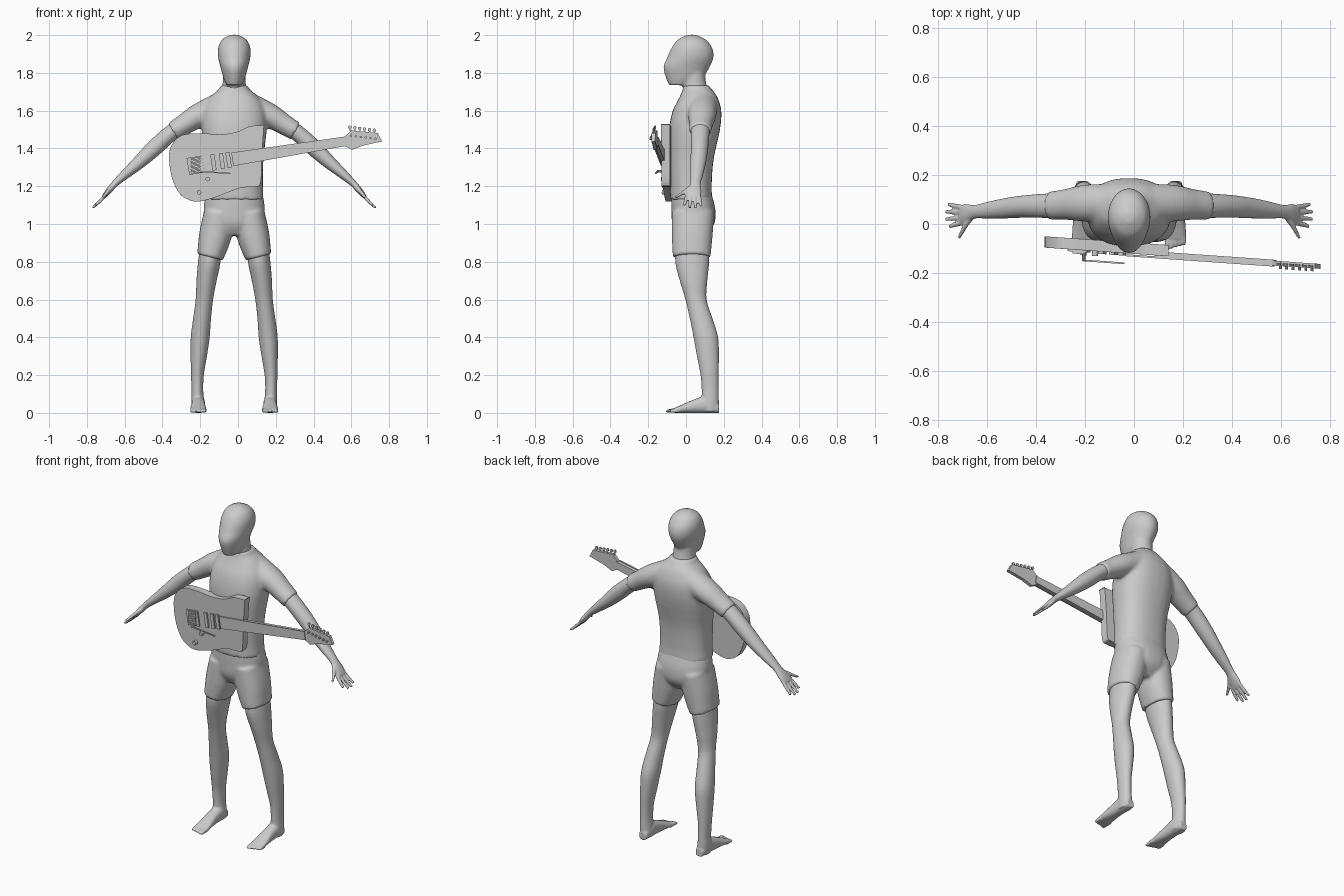
import bpy, bmesh, math
from mathutils import Vector

if "Cube" in bpy.data.objects:
    bpy.data.objects.remove(bpy.data.objects["Cube"])

grey = bpy.data.materials.new("plain grey")
grey.use_nodes = True
COLOR = (0.6, 0.6, 0.6, 1)
grey.diffuse_color = COLOR
grey.node_tree.nodes["Principled BSDF"].inputs["Base Color"].default_value = COLOR
MID = -0.02          # x of the figure's centre line
X, Y, Z = Vector((1, 0, 0)), Vector((0, 1, 0)), Vector((0, 0, 1))


def finish(name, bm):
    bmesh.ops.recalc_face_normals(bm, faces=bm.faces)
    mesh = bpy.data.meshes.new(name)
    bm.to_mesh(mesh)
    bm.free()
    mesh.materials.append(grey)
    ob = bpy.data.objects.new(name, mesh)
    bpy.context.collection.objects.link(ob)
    return ob


def blend(a, b, c, d, t):
    """Catmull-Rom point between b and c."""
    return tuple(0.5 * (2 * q + (r - p) * t + (2 * p - 5 * q + 4 * r - s) * t * t
                        + (3 * q - p - 3 * r + s) * t ** 3) for p, q, r, s in zip(a, b, c, d))


def loft(bm, stations, side=1, v=Y, power=1.0, sides=28, steps=4):
    """Skin elliptic rings (x, y, z, radius_u, radius_v) along a smoothed path."""
    st = [(s[0] * side,) + tuple(s[1:]) for s in stations]
    n = len(st)
    path = [blend(st[max(i - 1, 0)], st[i], st[i + 1], st[min(i + 2, n - 1)], k / steps)
            for i in range(n - 1) for k in range(steps)] + [st[-1]]
    rings = []
    for i, p in enumerate(path):
        t = Vector(path[min(i + 1, len(path) - 1)][:3]) - Vector(path[max(i - 1, 0)][:3])
        t -= v * t.dot(v)
        u = v.cross(t).normalized()
        ring = []
        for k in range(sides):
            a = 2 * math.pi * k / sides
            c, s = math.cos(a), math.sin(a)
            c, s = (math.copysign(abs(q) ** power, q) for q in (c, s))
            ring.append(bm.verts.new(Vector(p[:3]) + u * c * p[3] + v * s * p[4]))
        rings.append(ring)
    for r0, r1 in zip(rings, rings[1:]):
        for k in range(sides):
            j = (k + 1) % sides
            bm.faces.new((r0[k], r0[j], r1[j], r1[k]))
    bm.faces.new(rings[0])
    bm.faces.new(rings[-1])


def upright(rows):
    """Rows of (z, half width, front y, back y) as loft stations."""
    return [(0, (f + b) / 2, z, w, (b - f) / 2) for z, w, f, b in rows]


def fuse(name, bm, voxel, smooth):
    """Blend overlapping lofts into one skin."""
    ob = finish(name, bm)
    ob.location.x = MID
    m = ob.modifiers.new("fuse", 'REMESH')
    m.mode, m.voxel_size, m.use_smooth_shade = 'VOXEL', voxel, True
    m = ob.modifiers.new("soften", 'SMOOTH')
    m.factor, m.iterations = 0.5, smooth


# Head and neck
bm = bmesh.new()
loft(bm, upright([(1.735, .04, -.09, .02), (1.77, .056, -.105, .085), (1.83, .073, -.12, .125),
                  (1.88, .085, -.1, .145), (1.93, .086, -.078, .14), (1.97, .07, -.05, .112),
                  (1.99, .045, -.02, .08), (2.002, .02, .01, .05)]))
loft(bm, upright([(1.66, .075, 0, .14), (1.74, .062, -.02, .108), (1.82, .058, -.01, .1)]))
fuse("head", bm, .008, 5)

# Shirt
bm = bmesh.new()
loft(bm, upright([(1.13, .157, -.085, .14), (1.2, .152, -.085, .136), (1.34, .155, -.09, .146),
                  (1.5, .172, -.09, .18), (1.6, .165, -.07, .187), (1.67, .13, -.035, .167),
                  (1.71, .085, -.018, .14), (1.735, .07, -.018, .12)]), power=.85)
for s in (1, -1):
    loft(bm, [(.06, .085, 1.63, .075, .08), (.185, .085, 1.575, .065, .075),
              (.26, .08, 1.53, .056, .063), (.325, .075, 1.49, .05, .058)], s)
fuse("shirt", bm, .01, 6)

# Shorts
bm = bmesh.new()
loft(bm, upright([(1.17, .148, -.078, .132), (1.08, .162, -.078, .155),
                  (1.0, .145, -.072, .15), (.94, .07, -.04, .1)]), power=.9)
for s in (1, -1):
    loft(bm, [(.08, .037, 1.06, .08, .112), (.1, .033, .94, .086, .108),
              (.128, .03, .825, .07, .1)], s, power=.9)
fuse("shorts", bm, .009, 4)

for s, label in ((1, "left"), (-1, "right")):
    # Arm with hand
    bm = bmesh.new()
    loft(bm, [(.25, .08, 1.535, .045, .052), (.33, .075, 1.485, .043, .05), (.42, .072, 1.405, .044, .046),
              (.5, .065, 1.33, .036, .042), (.58, .056, 1.26, .025, .034), (.63, .05, 1.215, .018, .028),
              (.665, .042, 1.175, .016, .04), (.69, .036, 1.145, .011, .042)], s)
    for k in range(4):
        y0, y1 = .068 - .021 * k, .08 - .03 * k
        reach = (.74, .75, .748, .735)[k]
        loft(bm, [(.675, y0, 1.16, .009, .01), (.71, (y0 + y1) / 2, 1.122, .009, .01),
                  (reach, y1, 1.835 - reach, .007, .008)], s, sides=12)
    loft(bm, [(.635, .04, 1.205, .012, .016), (.665, .0, 1.175, .011, .016),
              (.695, -.055, 1.14, .008, .009)], s, sides=12)
    fuse(label + "_arm", bm, .005, 3)

    # Leg with foot
    bm = bmesh.new()
    loft(bm, [(.12, .035, .9, .058, .088), (.132, .033, .8, .059, .09), (.147, .04, .7, .053, .073),
              (.158, .053, .6, .046, .056), (.17, .08, .5, .047, .06), (.18, .105, .4, .05, .065),
              (.188, .116, .3, .043, .058), (.195, .125, .2, .034, .048), (.195, .128, .12, .031, .045),
              (.193, .128, .06, .034, .046), (.19, .128, .01, .034, .045)], s)
    loft(bm, [(.19, .175, .024, .024, .024), (.19, .12, .045, .035, .045), (.19, .05, .037, .036, .037),
              (.19, -.02, .022, .042, .022), (.19, -.062, .013, .044, .013)], s, v=Z, power=.85)
    for k in range(5):
        x = .157 + .017 * k
        tip = -.105 + .005 * k
        r = .011 if k == 0 else .0085
        loft(bm, [(x, -.04, .013, r, .012), (x, (tip - .05) / 2, .012, r, .011),
                  (x, tip, .008, r * .7, .007)], s, v=Z, sides=12)
    fuse(label + "_leg", bm, .005, 3)


# Guitar: flat plates set on one slightly turned plane
def plate(name, outline, back, front):
    """Extrude an (x, z) outline from depth back to depth front."""
    bm = bmesh.new()
    rows = [[bm.verts.new((x, -.122 - .07 * x - d, z)) for x, z in outline] for d in (back, front)]
    n = len(outline)
    for k in range(n):
        j = (k + 1) % n
        bm.faces.new((rows[0][k], rows[0][j], rows[1][j], rows[1][k]))
    for row in rows:
        bm.faces.new(row)
    return finish(name, bm)


def bar(a, b, wa, wb):
    """Tapered strip outline between two points."""
    a, b = Vector(a), Vector(b)
    n = Vector((a.y - b.y, b.x - a.x)).normalized()
    return [tuple(q) for q in (a + n * wa, b + n * wb, b - n * wb, a - n * wa)]


def disc(x, z, r, n=16):
    return [(x + r * math.cos(2 * math.pi * k / n), z + r * math.sin(2 * math.pi * k / n)) for k in range(n)]


def neck_line(x):
    return 1.347 + .16 * x


shape = [(.134, 1.523), (.06, 1.517), (0, 1.49), (-.085, 1.475), (-.2, 1.48), (-.296, 1.47), (-.35, 1.42),
         (-.365, 1.353), (-.35, 1.247), (-.31, 1.162), (-.254, 1.125), (-.2, 1.12), (-.106, 1.146),
         (.01, 1.19), (.09, 1.198), (.12, 1.22), (.127, 1.37), (.137, 1.515)]
n = len(shape)
outline = [blend(shape[i - 1], shape[i], shape[(i + 1) % n], shape[(i + 2) % n], k / 5)
           for i in range(n) for k in range(5)]
body = plate("guitar_body", outline, -.046, 0)
bevel = body.modifiers.new("soft rim", 'BEVEL')
bevel.width, bevel.segments, bevel.limit_method = .004, 2, 'ANGLE'

plate("guitar_neck", bar((.09, neck_line(.09)), (.58, neck_line(.58)), .03, .022), -.016, .006)
plate("fretboard", bar((-.03, neck_line(-.03)), (.57, neck_line(.57)), .036, .025), .004, .012)
plate("headstock", [(.565, 1.463), (.6, 1.495), (.74, 1.482), (.763, 1.437), (.66, 1.415),
                    (.605, 1.393), (.565, 1.413)], -.012, .008)
for k in range(6):
    x = .592 + .026 * k
    z = 1.513 - .13 * (x - .592)
    plate("tuner_key", disc(x, z, .009, 10), -.004, .004)
    plate("tuner_stalk", bar((x, z), (x + .004, z - .03), .003, .003), -.002, .002)
    plate("tuner_post", disc(x + .006, z - .045, .006, 10), .006, .02)

# Pickups, bridge, knobs and vibrato arm
for x in (-.05, -.085, -.13):
    z = neck_line(x)
    plate("pickup", bar((x + .006, z - .042), (x - .006, z + .042), .011, .011), 0, .01)
z = neck_line(-.22)
plate("bridge_plate", bar((-.265, neck_line(-.265)), (-.185, neck_line(-.185)), .045, .045), 0, .008)
for k in range(6):
    dz = (k - 2.5) * .014
    plate("saddle", bar((-.25, neck_line(-.25) + dz), (-.2, neck_line(-.2) + dz), .005, .005), .008, .016)
for x, z in ((-.16, 1.238), (-.206, 1.168)):
    plate("control_knob", disc(x, z, .012), 0, .02)
plate("vibrato_post", disc(-.205, 1.278, .007, 10), 0, .045)
plate("vibrato_arm", bar((-.21, 1.278), (-.04, 1.268), .004, .003), .038, .045)
